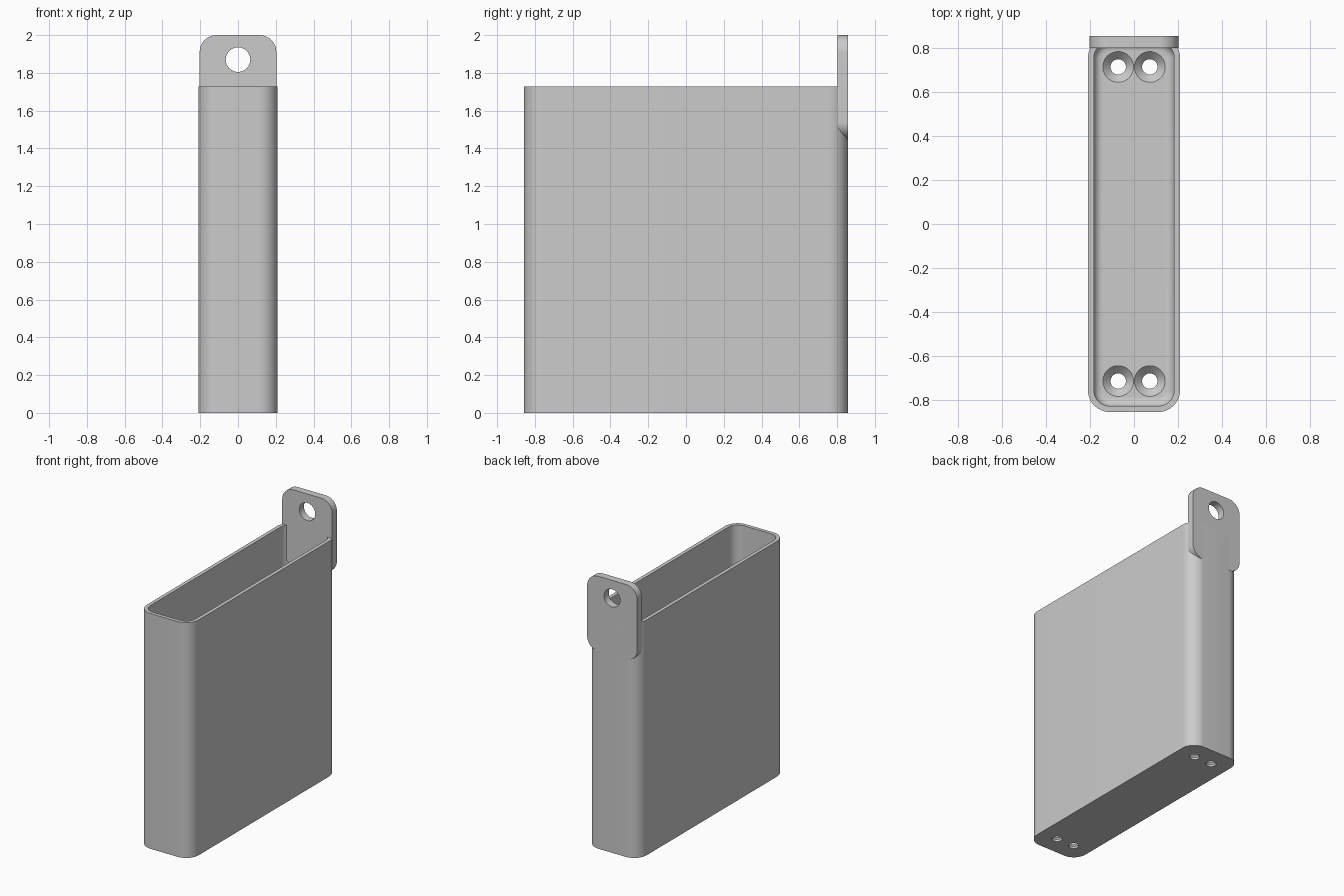
import bpy, bmesh
from math import sin, cos, pi
from mathutils import Matrix, Vector

if "Cube" in bpy.data.objects:
    bpy.data.objects.remove(bpy.data.objects["Cube"], do_unlink=True)

grey = bpy.data.materials.new("plain grey")
grey.use_nodes = True
grey.diffuse_color = (0.6, 0.6, 0.6, 1)
grey.node_tree.nodes["Principled BSDF"].inputs["Base Color"].default_value = (0.6, 0.6, 0.6, 1)

HALF_X, HALF_Y, HEIGHT = 0.21, 0.857, 1.727
WALL, FLOOR, RADIUS = 0.027, 0.05, 0.1


def make_object(name, bm):
    bmesh.ops.recalc_face_normals(bm, faces=bm.faces)
    mesh = bpy.data.meshes.new(name)
    bm.to_mesh(mesh)
    bm.free()
    mesh.materials.append(grey)
    obj = bpy.data.objects.new(name, mesh)
    bpy.context.collection.objects.link(obj)
    return obj


def rounded_prism(hx, hy, radius, depth, steps=12):
    """Rounded rectangle in XY, extruded upwards from z = 0."""
    bm = bmesh.new()
    verts = []
    for i, (sx, sy) in enumerate([(1, 1), (-1, 1), (-1, -1), (1, -1)]):
        for k in range(steps + 1):
            a = (i + k / steps) * pi / 2
            verts.append(bm.verts.new((sx * (hx - radius) + radius * cos(a),
                                       sy * (hy - radius) + radius * sin(a), 0)))
    base = bm.faces.new(verts)
    out = bmesh.ops.extrude_face_region(bm, geom=[base])
    top = [g for g in out["geom"] if isinstance(g, bmesh.types.BMVert)]
    bmesh.ops.translate(bm, verts=top, vec=(0, 0, depth))
    return bm


def cone(r1, r2, z1, z2, x=0, y=0):
    bm = bmesh.new()
    bmesh.ops.create_cone(bm, cap_ends=True, segments=48, radius1=r1, radius2=r2,
                          depth=z2 - z1,
                          matrix=Matrix.Translation((x, y, (z1 + z2) / 2)))
    return bm


def cut(target, cutters):
    for c in cutters:
        c.hide_render = True
        mod = target.modifiers.new("cut", 'BOOLEAN')
        mod.operation, mod.solver, mod.object = 'DIFFERENCE', 'EXACT', c
    graph = bpy.context.evaluated_depsgraph_get()
    mesh = bpy.data.meshes.new_from_object(target.evaluated_get(graph))
    target.modifiers.clear()
    target.data = mesh
    for c in cutters:
        bpy.data.objects.remove(c, do_unlink=True)


def smooth(obj):
    bpy.ops.object.select_all(action='DESELECT')
    obj.select_set(True)
    bpy.context.view_layer.objects.active = obj
    bpy.ops.object.shade_smooth_by_angle(angle=pi / 6)


# Open holder body
body = make_object("holder_body", rounded_prism(HALF_X, HALF_Y, RADIUS, HEIGHT))

# Cavity with a filleted floor
bm = rounded_prism(HALF_X - WALL, HALF_Y - WALL, RADIUS - WALL, HEIGHT)
rim = [e for e in bm.edges if all(v.co.z < 0.001 for v in e.verts)]
bmesh.ops.bevel(bm, geom=rim, offset=0.04, segments=6, profile=0.5, affect='EDGES')
bmesh.ops.translate(bm, verts=bm.verts, vec=(0, 0, FLOOR))
cutters = [make_object("cavity_cutter", bm)]

# Countersunk screw holes in the floor
for x in (-0.072, 0.072):
    for y in (-0.716, 0.716):
        cutters.append(make_object("screw_hole_cutter", cone(0.035, 0.035, -0.02, 0.04, x, y)))
        cutters.append(make_object("countersink_cutter", cone(0.035, 0.071, 0.015, 0.051, x, y)))
cut(body, cutters)
smooth(body)

# Hanging tab: a rounded plate standing against the back wall
TAB_LOW, TAB_HIGH, TAB_THICK = 1.45, 2.0, 0.054
upright = Matrix.Translation(Vector((0, HALF_Y, (TAB_LOW + TAB_HIGH) / 2))) @ Matrix.Rotation(pi / 2, 4, 'X')
bm = rounded_prism(0.203, (TAB_HIGH - TAB_LOW) / 2, 0.09, TAB_THICK)
bm.transform(upright)
tab = make_object("hanging_tab", bm)

bm = cone(0.065, 0.065, -0.1, 0.2)
bm.transform(Matrix.Translation(Vector((0, HALF_Y, 1.87))) @ Matrix.Rotation(pi / 2, 4, 'X'))
cut(tab, [make_object("tab_hole_cutter", bm)])
smooth(tab)
